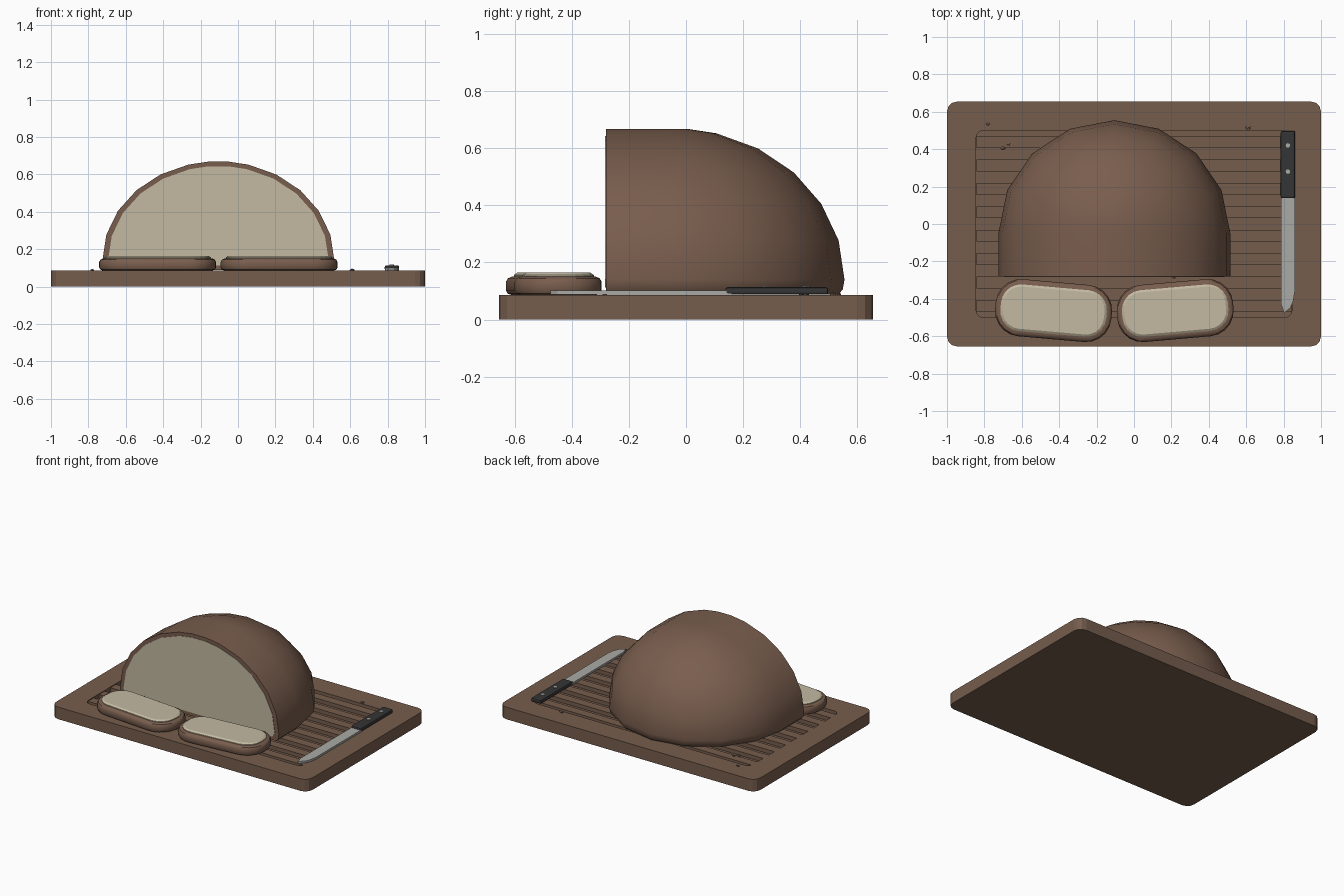
import bpy, bmesh, math
from mathutils import Matrix, Vector

if "Cube" in bpy.data.objects:
    bpy.data.objects.remove(bpy.data.objects["Cube"])


def material(name, rgb):
    m = bpy.data.materials.new(name)
    m.diffuse_color = (*rgb, 1)
    m.use_nodes = True
    m.node_tree.nodes["Principled BSDF"].inputs["Base Color"].default_value = m.diffuse_color
    return m


WOOD = material("wood", (0.18, 0.11, 0.075))
CRUST = material("crust", (0.19, 0.11, 0.075))
CRUMB = material("crumb", (0.55, 0.49, 0.36))
STEEL = material("steel", (0.40, 0.40, 0.38))
BLACK = material("black", (0.035, 0.035, 0.035))


def finish(name, bm, mat, smooth=False):
    bmesh.ops.recalc_face_normals(bm, faces=bm.faces)
    me = bpy.data.meshes.new(name)
    bm.to_mesh(me)
    bm.free()
    me.materials.append(mat)
    ob = bpy.data.objects.new(name, me)
    bpy.context.collection.objects.link(ob)
    if smooth:
        bpy.ops.object.select_all(action='DESELECT')
        ob.select_set(True)
        bpy.context.view_layer.objects.active = ob
        bpy.ops.object.shade_smooth_by_angle(angle=math.radians(35))
    return ob


def loft(name, rings, mat, smooth=False):
    """Skin a stack of equal-length closed loops and cap both ends."""
    bm = bmesh.new()
    rows = [[bm.verts.new(p) for p in r] for r in rings]
    n = len(rows[0])
    for a, b in zip(rows, rows[1:]):
        for i in range(n):
            j = (i + 1) % n
            bm.faces.new((a[i], a[j], b[j], b[i]))
    bm.faces.new(rows[0])
    bm.faces.new(rows[-1])
    return finish(name, bm, mat, smooth)


def round_rect(hx, hy, r, z, seg):
    pts = []
    for k, (sx, sy) in enumerate(((1, 1), (-1, 1), (-1, -1), (1, -1))):
        for i in range(seg + 1):
            a = math.pi / 2 * (k + i / seg)
            pts.append(Vector((sx * (hx - r) + r * math.cos(a),
                               sy * (hy - r) + r * math.sin(a), z)))
    return pts


def box(name, size, loc, mat, bevel=0):
    bm = bmesh.new()
    bmesh.ops.create_cube(bm, size=1, matrix=Matrix.Translation(loc) @ Matrix.Diagonal((*size, 1)))
    if bevel:
        bmesh.ops.bevel(bm, geom=bm.edges[:], offset=bevel, segments=2, profile=0.5, affect='EDGES')
    return finish(name, bm, mat)


# board with a shallow crumb tray
TOP, FLOOR = 0.085, 0.055
loft("cutting_board", [
    round_rect(1, 0.655, 0.055, 0, 3), round_rect(1, 0.655, 0.055, TOP, 3),
    round_rect(0.845, 0.5, 0.04, TOP, 3), round_rect(0.845, 0.5, 0.04, FLOOR, 3)], WOOD)

# slats in the tray
for i in range(8):
    box(f"slat_{i + 1}", (1.684, 0.0625, 0.03), (0, -0.4375 + 0.125 * i, 0.067), WOOD)

# loaf: half dome extended straight to the cut front
CX, CY, CZ, CUT = -0.105, -0.05, 0.14, -0.28
levels = [(0.965, 0.088), (0.99, 0.105)]
levels += [(math.cos(math.radians(a)), CZ + 0.53 * math.sin(math.radians(a)))
           for a in (0, 15, 30, 45, 60, 75, 85)]
rings = []
for c, z in levels:
    arc = [(CX + 0.62 * c * math.cos(math.pi * i / 8),
            CY + 0.605 * c * math.sin(math.pi * i / 8), z) for i in range(9)]
    rings.append([(CX + 0.62 * c, CUT, z)] + arc + [(CX - 0.62 * c, CUT, z)])
loft("loaf_crust", rings, CRUST, True)

# pale cut face of the loaf
half = [(0.57, 0.112)] + [(0.59 * math.cos(math.radians(a)), CZ + 0.505 * math.sin(math.radians(a)))
                          for a in (0, 15, 30, 45, 60, 75, 85)]
outline = half + [(-x, z) for x, z in reversed(half)]
loft("loaf_crumb", [[(CX + x, y, z) for x, z in outline] for y in (CUT - 0.003, CUT + 0.03)], CRUMB)

# two slices lying in front
for side, x, rot in (("left", -0.43, -5), ("right", 0.22, 5)):
    m = Matrix.Translation((x, -0.463, 0)) @ Matrix.Rotation(math.radians(rot), 4, 'Z')

    def stack(profile):
        return [[m @ p for p in round_rect(0.312 - d, 0.153 - d, 0.135 - d, z, 5)] for d, z in profile]
    loft(f"slice_crust_{side}", stack([
        (0.022, 0.085), (0.006, 0.091), (0, 0.102), (0, 0.132), (0.007, 0.144),
        (0.02, 0.15), (0.032, 0.151)]), CRUST, True)
    loft(f"slice_crumb_{side}", stack([(0.028, 0.14), (0.028, 0.156), (0.04, 0.164)]), CRUMB)

# knife blade
blade = [(0.787, 0.16), (0.787, -0.43), (0.802, -0.475), (0.835, -0.45), (0.852, -0.41),
         (0.86, -0.36), (0.86, 0.16)]
loft("knife_blade", [[(x, y, z) for x, y in blade] for z in (0.087, 0.101)], STEEL)

# knife handle and rivets
box("knife_handle", (0.077, 0.36, 0.026), (0.823, 0.318, 0.1), BLACK, 0.008)
for i, y in enumerate((0.42, 0.28)):
    bm = bmesh.new()
    bmesh.ops.create_cone(bm, cap_ends=True, segments=12, radius1=0.012, radius2=0.012,
                          depth=0.012, matrix=Matrix.Translation((0.823, y, 0.111)))
    finish(f"handle_rivet_{i + 1}", bm, STEEL)

# loose bread crumbs
for i, (x, y, r) in enumerate(((-0.78, 0.535, 0.01), (-0.70, 0.405, 0.012), (-0.67, 0.425, 0.008),
                               (0.61, 0.515, 0.013), (0.21, -0.285, 0.01))):
    bm = bmesh.new()
    bmesh.ops.create_icosphere(bm, subdivisions=1, radius=r,
                               matrix=Matrix.Translation((x, y, 0.087)) @ Matrix.Diagonal((1.2, 0.9, 0.7, 1)))
    finish(f"bread_crumb_{i + 1}", bm, CRUST)
